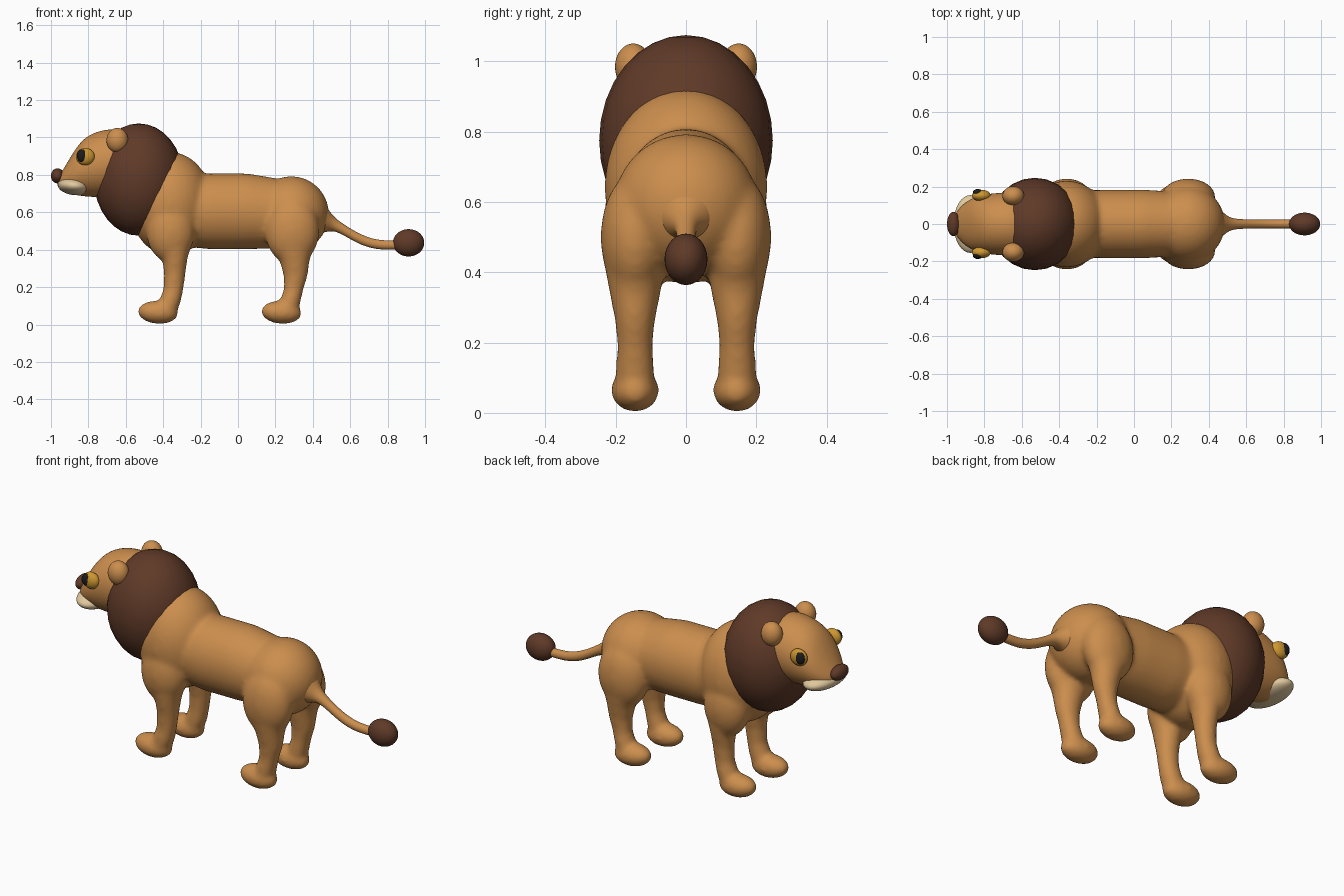
import bpy, bmesh
from math import cos, sin, pi, radians
from mathutils import Matrix, Vector

cube = bpy.data.objects.get("Cube")
if cube:
    bpy.data.objects.remove(cube, do_unlink=True)


def material(name, rgb, rough=0.7):
    m = bpy.data.materials.new(name)
    m.use_nodes = True
    m.diffuse_color = (*rgb, 1)
    bsdf = m.node_tree.nodes["Principled BSDF"]
    bsdf.inputs["Base Color"].default_value = (*rgb, 1)
    bsdf.inputs["Roughness"].default_value = rough
    return m


FUR = material("tan fur", (0.60, 0.27, 0.075))
MANE = material("dark brown", (0.115, 0.042, 0.021))
CREAM = material("cream", (0.75, 0.58, 0.34))
GOLD = material("golden yellow", (0.62, 0.31, 0.03))
BLACK = material("black", (0.012, 0.012, 0.012))


def ellipsoid(bm, centre, radii, tilt=0, segs=32):
    """Add an ellipsoid, tilted in degrees about the y axis."""
    mat = (Matrix.Translation(centre) @ Matrix.Rotation(radians(tilt), 4, 'Y')
           @ Matrix.Diagonal((*radii, 1)))
    bmesh.ops.create_uvsphere(bm, u_segments=segs, v_segments=segs * 2 // 3,
                              radius=1, matrix=mat)


def loft(bm, rings, y=0, along_x=False, sides=20):
    """Skin elliptical rings (x, z, radius, radius_y) along z or along x."""
    loops = []
    for x, z, r, ry in rings:
        loop = []
        for i in range(sides):
            a = 2 * pi * i / sides
            d = (0, ry * cos(a), r * sin(a)) if along_x else (r * cos(a), ry * sin(a), 0)
            loop.append(bm.verts.new(Vector((x, y, z)) + Vector(d)))
        loops.append(loop)
    for a, b in zip(loops, loops[1:]):
        for i in range(sides):
            j = (i + 1) % sides
            bm.faces.new((a[i], a[j], b[j], b[i]))
    bm.faces.new(loops[0])
    bm.faces.new(loops[-1])
    bmesh.ops.recalc_face_normals(bm, faces=bm.faces)


def finish(bm, name, mat, subdiv=0):
    mesh = bpy.data.meshes.new(name)
    bm.to_mesh(mesh)
    bm.free()
    mesh.materials.append(mat)
    for p in mesh.polygons:
        p.use_smooth = True
    ob = bpy.data.objects.new(name, mesh)
    bpy.context.collection.objects.link(ob)
    if subdiv:
        mod = ob.modifiers.new("Smooth surface", 'SUBSURF')
        mod.levels = mod.render_levels = subdiv
    return ob


def blob(name, mat, centre, radii, tilt=0, segs=32):
    bm = bmesh.new()
    ellipsoid(bm, centre, radii, tilt, segs)
    return finish(bm, name, mat)


# Body: torso, shoulders, hips and four legs fused into one skin
bm = bmesh.new()
loft(bm, [(-0.40, 0.61, 0.18, 0.17), (-0.15, 0.605, 0.203, 0.184),
          (0.05, 0.605, 0.203, 0.184), (0.20, 0.595, 0.188, 0.174),
          (0.32, 0.59, 0.15, 0.15)], along_x=True, sides=32)
ellipsoid(bm, (-0.36, 0, 0.645), (0.222, 0.232, 0.277))
ellipsoid(bm, (0.285, 0, 0.59), (0.202, 0.205, 0.203))

front_leg = [(-0.35, 0.50, 0.12, 0.085), (-0.345, 0.42, 0.095, 0.083),
             (-0.337, 0.35, 0.067, 0.073), (-0.338, 0.27, 0.058, 0.056),
             (-0.345, 0.19, 0.054, 0.051), (-0.365, 0.12, 0.060, 0.056),
             (-0.385, 0.06, 0.055, 0.055)]
hind_leg = [(0.29, 0.50, 0.14, 0.090), (0.292, 0.41, 0.112, 0.086),
            (0.303, 0.34, 0.080, 0.073), (0.308, 0.26, 0.065, 0.057),
            (0.298, 0.19, 0.053, 0.051), (0.278, 0.12, 0.057, 0.056),
            (0.265, 0.06, 0.055, 0.055)]
for side in (-1, 1):
    y = 0.145 * side
    loft(bm, front_leg, y)
    loft(bm, hind_leg, y)
    ellipsoid(bm, (-0.36, y, 0.50), (0.13, 0.098, 0.17))
    ellipsoid(bm, (0.29, y, 0.50), (0.145, 0.098, 0.18))
    for x in (-0.428, 0.232):
        ellipsoid(bm, (x, y, 0.065), (0.11, 0.069, 0.062), 4)
body = finish(bm, "body", FUR)
remesh = body.modifiers.new("Fuse", 'REMESH')
remesh.mode = 'VOXEL'
remesh.voxel_size = 0.011
remesh.use_smooth_shade = True
relax = body.modifiers.new("Relax", 'SMOOTH')
relax.factor = 0.5
relax.iterations = 18

# Tail flaring out of the rump, with a dark tuft
bm = bmesh.new()
loft(bm, [(0.40, 0.60, 0.13, 0.13), (0.455, 0.575, 0.085, 0.085),
          (0.50, 0.545, 0.044, 0.040), (0.54, 0.522, 0.031, 0.028),
          (0.60, 0.485, 0.029, 0.025), (0.66, 0.452, 0.028, 0.024),
          (0.73, 0.429, 0.026, 0.024), (0.80, 0.424, 0.025, 0.024),
          (0.89, 0.426, 0.024, 0.024)], along_x=True, sides=16)
finish(bm, "tail", FUR, 2)
blob("tail_tuft", MANE, (0.912, 0, 0.437), (0.084, 0.061, 0.073))

# Mane
blob("mane", MANE, (-0.53, 0, 0.775), (0.24, 0.247, 0.30), 0, 24)

# Head, narrowing to the snout
bm = bmesh.new()
loft(bm, [(-0.96, 0.765, 0.025, 0.04), (-0.94, 0.767, 0.053, 0.08),
          (-0.89, 0.80, 0.106, 0.127), (-0.84, 0.835, 0.148, 0.150),
          (-0.78, 0.852, 0.173, 0.163), (-0.70, 0.865, 0.182, 0.170),
          (-0.62, 0.87, 0.175, 0.170), (-0.52, 0.87, 0.13, 0.13)],
     along_x=True, sides=24)
finish(bm, "head", FUR, 2)

# Muzzle and nose
blob("muzzle", CREAM, (-0.875, 0, 0.742), (0.09, 0.155, 0.050), 6)
blob("nose", MANE, (-0.965, 0, 0.795), (0.035, 0.065, 0.040))

# Eyes, pupils and ears on both sides
for side, label in ((1, "left"), (-1, "right")):
    blob(label + "_eye", GOLD, (-0.816, 0.152 * side, 0.898), (0.050, 0.031, 0.046))
    blob(label + "_pupil", BLACK, (-0.835, 0.168 * side, 0.902), (0.027, 0.019, 0.034))
    blob(label + "_ear", FUR, (-0.645, 0.150 * side, 0.985), (0.058, 0.052, 0.066))
